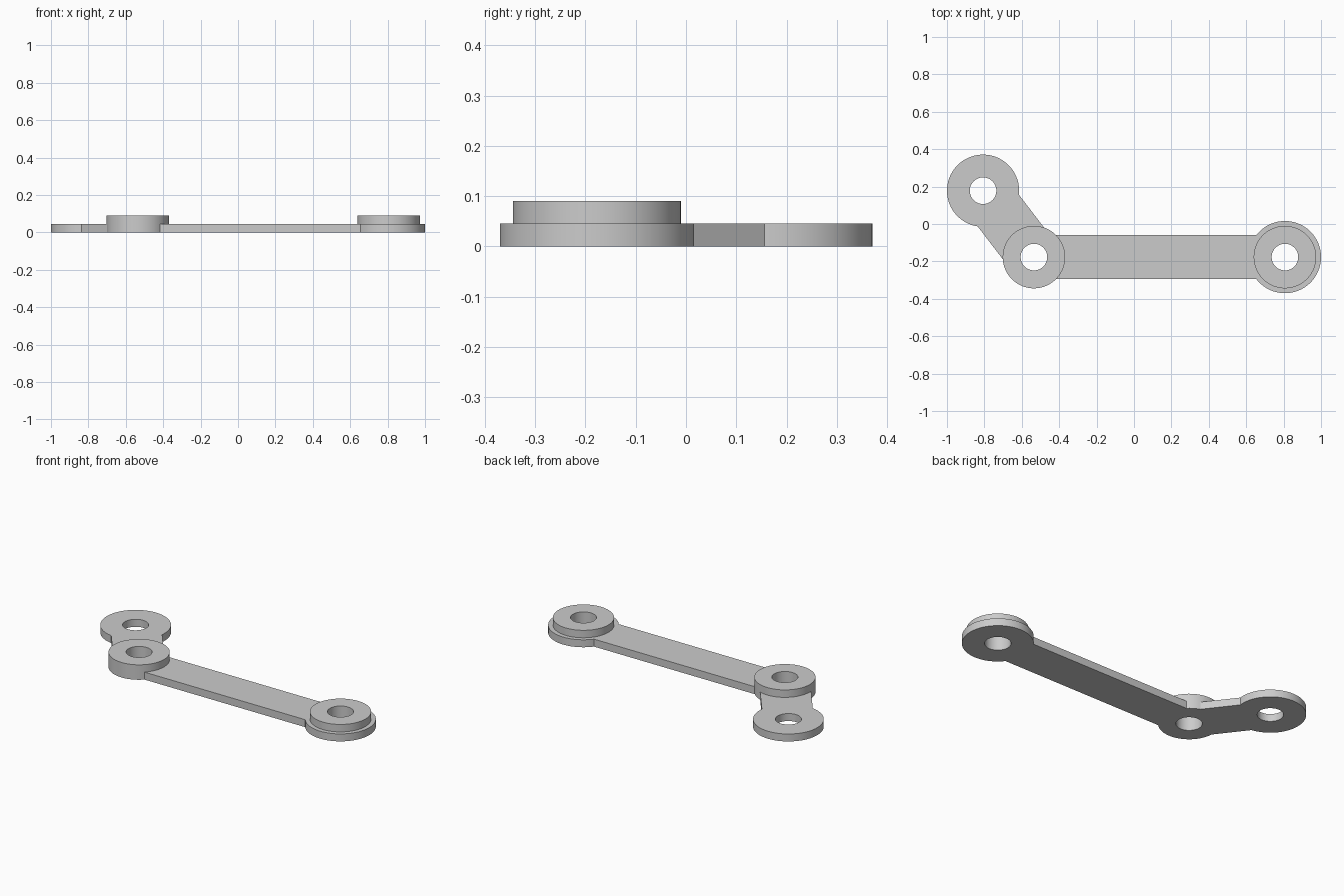
import bpy
import bmesh
from math import asin, atan2, cos, sin, pi, tau, radians
from mathutils import Vector

cube = bpy.data.objects.get("Cube")
if cube:
    bpy.data.objects.remove(cube, do_unlink=True)

# Main dimensions
PLATE = 0.045
EYE_R, BOSS_R, HOLE_R = 0.193, 0.167, 0.071
PIVOT = Vector((-0.535, -0.177))
LONG_END = Vector((0.807, -0.177))
SHORT_END = Vector((-0.807, 0.178))
LONG_HALF, SHORT_HALF = 0.118, 0.139

grey = bpy.data.materials.new("plain_grey")
grey.use_nodes = True
colour = (0.6, 0.6, 0.6, 1)
grey.diffuse_color = colour
grey.node_tree.nodes["Principled BSDF"].inputs["Base Color"].default_value = colour


def arc(centre, radius, start, end):
    n = max(8, round(abs(end - start) / tau * 96))
    return [centre + radius * Vector((cos(a), sin(a)))
            for a in (start + (end - start) * i / n for i in range(n + 1))]


def circle(centre, radius):
    return arc(centre, radius, 0, tau)[:-1]


def extrude_profile(name, loops, bottom, height):
    """Filled flat profile (inner loops become holes) given a thickness."""
    curve = bpy.data.curves.new(name, "CURVE")
    curve.dimensions = "2D"
    curve.fill_mode = "BOTH"
    curve.extrude = height / 2
    for loop in loops:
        spline = curve.splines.new("POLY")
        spline.points.add(len(loop) - 1)
        for point, p in zip(spline.points, loop):
            point.co = (p.x, p.y, 0, 1)
        spline.use_cyclic_u = True
    obj = bpy.data.objects.new(name, curve)
    bpy.context.collection.objects.link(obj)
    bpy.ops.object.select_all(action="DESELECT")
    obj.select_set(True)
    bpy.context.view_layer.objects.active = obj
    bpy.ops.object.convert(target="MESH")
    obj = bpy.context.view_layer.objects.active
    # Weld caps to walls and lift into place
    bm = bmesh.new()
    bm.from_mesh(obj.data)
    bmesh.ops.remove_doubles(bm, verts=bm.verts, dist=0.0001)
    bmesh.ops.recalc_face_normals(bm, faces=bm.faces)
    bmesh.ops.translate(bm, verts=bm.verts, vec=(0, 0, bottom + height / 2))
    bm.to_mesh(obj.data)
    bm.free()
    obj.data.materials.clear()
    obj.data.materials.append(grey)
    bpy.ops.object.shade_smooth_by_angle(angle=radians(30))
    return obj


def arm(end, half):
    """Outline of a round arm end, and the angles where the arm leaves the pivot."""
    d = end - PIVOT
    t = atan2(d.y, d.x)
    a, b = asin(half / EYE_R), asin(half / BOSS_R)
    return arc(end, EYE_R, t - pi + a, t + pi - a), t - b, t + b


# Cranked base plate: two arms meeting at the round pivot
long_arc, long_from, long_to = arm(LONG_END, LONG_HALF)
short_arc, short_from, short_to = arm(SHORT_END, SHORT_HALF)
outline = (long_arc + arc(PIVOT, BOSS_R, long_to, short_from)
           + short_arc + arc(PIVOT, BOSS_R, short_to, long_from + tau))
holes = [circle(c, HOLE_R) for c in (PIVOT, LONG_END, SHORT_END)]
extrude_profile("lever_plate", [outline] + holes, 0, PLATE)

# Raised collars around the pivot and the long arm's end
for name, centre in (("pivot_collar", PIVOT), ("end_collar", LONG_END)):
    extrude_profile(name, [circle(centre, BOSS_R), circle(centre, HOLE_R)], PLATE, PLATE)
